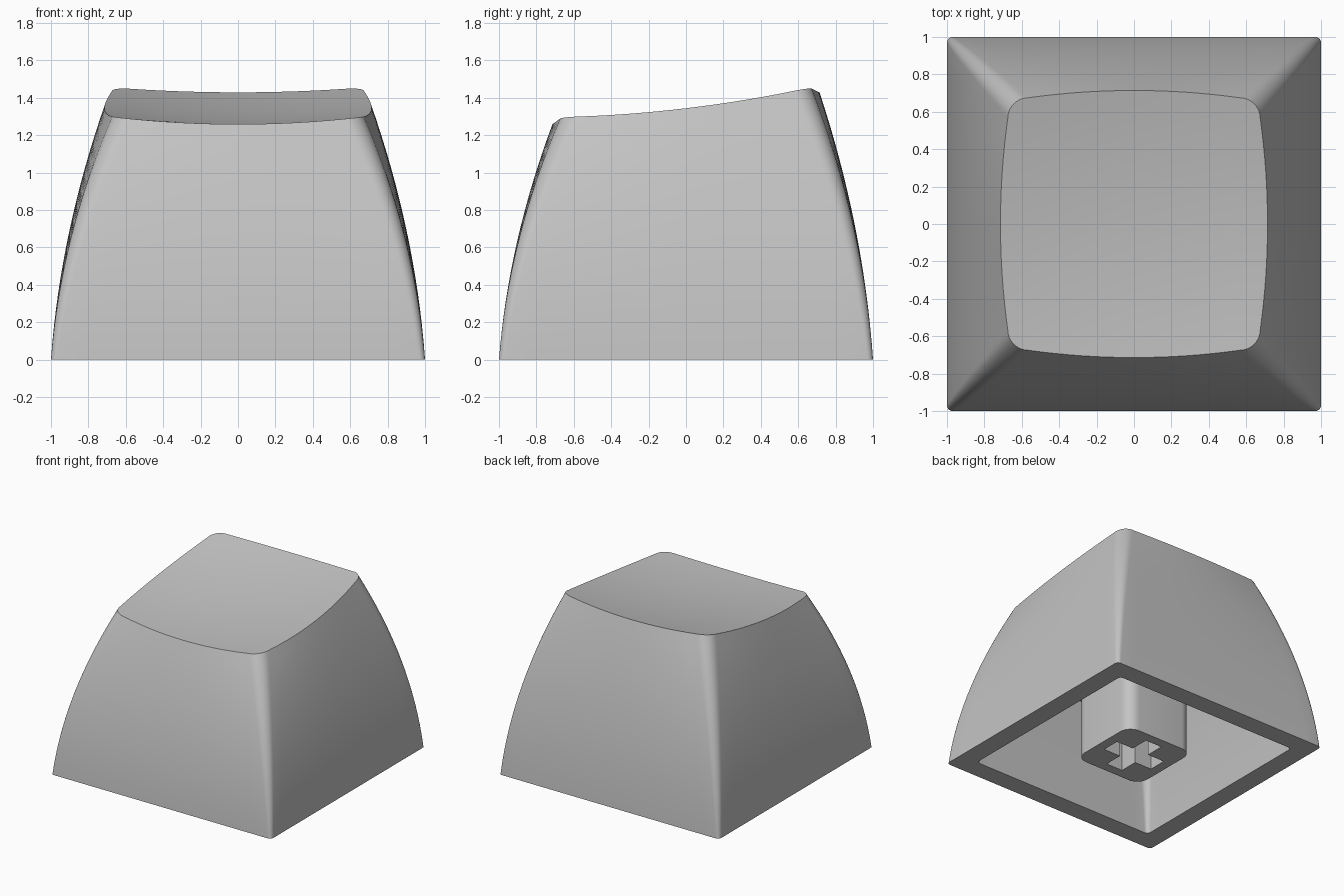
import bpy
import bmesh
import math

if "Cube" in bpy.data.objects:
    bpy.data.objects.remove(bpy.data.objects["Cube"], do_unlink=True)

# One plain grey plastic
plastic = bpy.data.materials.new("grey_plastic")
plastic.use_nodes = True
GREY = (0.55, 0.55, 0.55, 1)
plastic.diffuse_color = GREY
plastic.node_tree.nodes["Principled BSDF"].inputs["Base Color"].default_value = GREY


def outline(middle, side, radius, side_steps=16, arc_steps=8):
    """Rounded square whose sides bow out from `side` to `middle`."""
    flat = side - radius
    quarter = []
    for i in range(side_steps):
        s = -1 + 2 * i / side_steps
        quarter.append((side + (middle - side) * (1 - s * s), s * flat))
    for i in range(arc_steps):
        a = math.pi / 2 * i / arc_steps
        quarter.append((flat + radius * math.cos(a), flat + radius * math.sin(a)))
    points = []
    for _ in range(4):
        points += quarter
        quarter = [(-y, x) for x, y in quarter]
    return points


def dish(x, y):
    """Height of the scooped, backward-rising top."""
    return 1.30 + 0.119 * y + 0.087 * (x * x + y * y)


def add_ring(bm, points):
    return [bm.verts.new(p) for p in points]


def bridge(bm, a, b):
    for i in range(len(a)):
        j = (i + 1) % len(a)
        bm.faces.new((a[i], a[j], b[j], b[i]))


def finish(bm, name):
    bmesh.ops.recalc_face_normals(bm, faces=bm.faces[:])
    mesh = bpy.data.meshes.new(name)
    bm.to_mesh(mesh)
    bm.free()
    mesh.materials.append(plastic)
    obj = bpy.data.objects.new(name, mesh)
    bpy.context.collection.objects.link(obj)
    bpy.ops.object.select_all(action="DESELECT")
    obj.select_set(True)
    bpy.context.view_layer.objects.active = obj
    bpy.ops.object.shade_smooth_by_angle(angle=math.radians(30))
    return obj


# Hollow cap: cavity, rim, curved sides and dished top in one skin
bm = bmesh.new()
rings = []

CEILING = 0.82
for i in range(7):
    t = 1 - i / 6
    half = 0.84 - 0.04 * t - 0.08 * t * t
    rings.append(add_ring(bm, [(x, y, CEILING * t)
                               for x, y in outline(half, half, 0.03 + 0.05 * t)]))
bm.faces.new(rings[0])

top_edge = outline(0.714, 0.675, 0.11)
SIDE_STEPS = 16
for i in range(SIDE_STEPS + 1):
    t = i / SIDE_STEPS
    section = outline(1 - 0.1 * t - 0.186 * t * t,
                      1 - 0.1 * t - 0.225 * t * t,
                      0.03 + 0.08 * t)
    rings.append(add_ring(bm, [(x, y, t * dish(*edge))
                               for (x, y), edge in zip(section, top_edge)]))

TOP_STEPS = 8
for i in range(1, TOP_STEPS):
    k = 1 - i / TOP_STEPS
    rings.append(add_ring(bm, [(x * k, y * k, dish(x * k, y * k)) for x, y in top_edge]))

for a, b in zip(rings, rings[1:]):
    bridge(bm, a, b)
centre = bm.verts.new((0, 0, dish(0, 0)))
last = rings[-1]
for i in range(len(last)):
    bm.faces.new((last[i], last[(i + 1) % len(last)], centre))
finish(bm, "cap_shell")

# Mounting stem with a cross-shaped socket in its lower end
bm = bmesh.new()
post = outline(0.31, 0.31, 0.1, side_steps=1)
post_low = add_ring(bm, [(x, y, 0) for x, y in post])
post_high = add_ring(bm, [(x, y, CEILING + 0.05) for x, y in post])
bridge(bm, post_low, post_high)
bm.faces.new(post_high)

ARM, SLOT = 0.23, 0.075
cross, corner = [], [(ARM, -SLOT), (ARM, SLOT), (SLOT, SLOT)]
for _ in range(4):
    cross += corner
    corner = [(-y, x) for x, y in corner]
cross_low = add_ring(bm, [(x, y, 0) for x, y in cross])
cross_high = add_ring(bm, [(x, y, 0.45) for x, y in cross])
bridge(bm, cross_low, cross_high)
bm.faces.new(cross_high)

lower_edges = [e for e in bm.edges if all(abs(v.co.z) < 1e-6 for v in e.verts)]
bmesh.ops.triangle_fill(bm, use_beauty=True, use_dissolve=False,
                        edges=lower_edges, normal=(0, 0, -1))
finish(bm, "mounting_stem")
